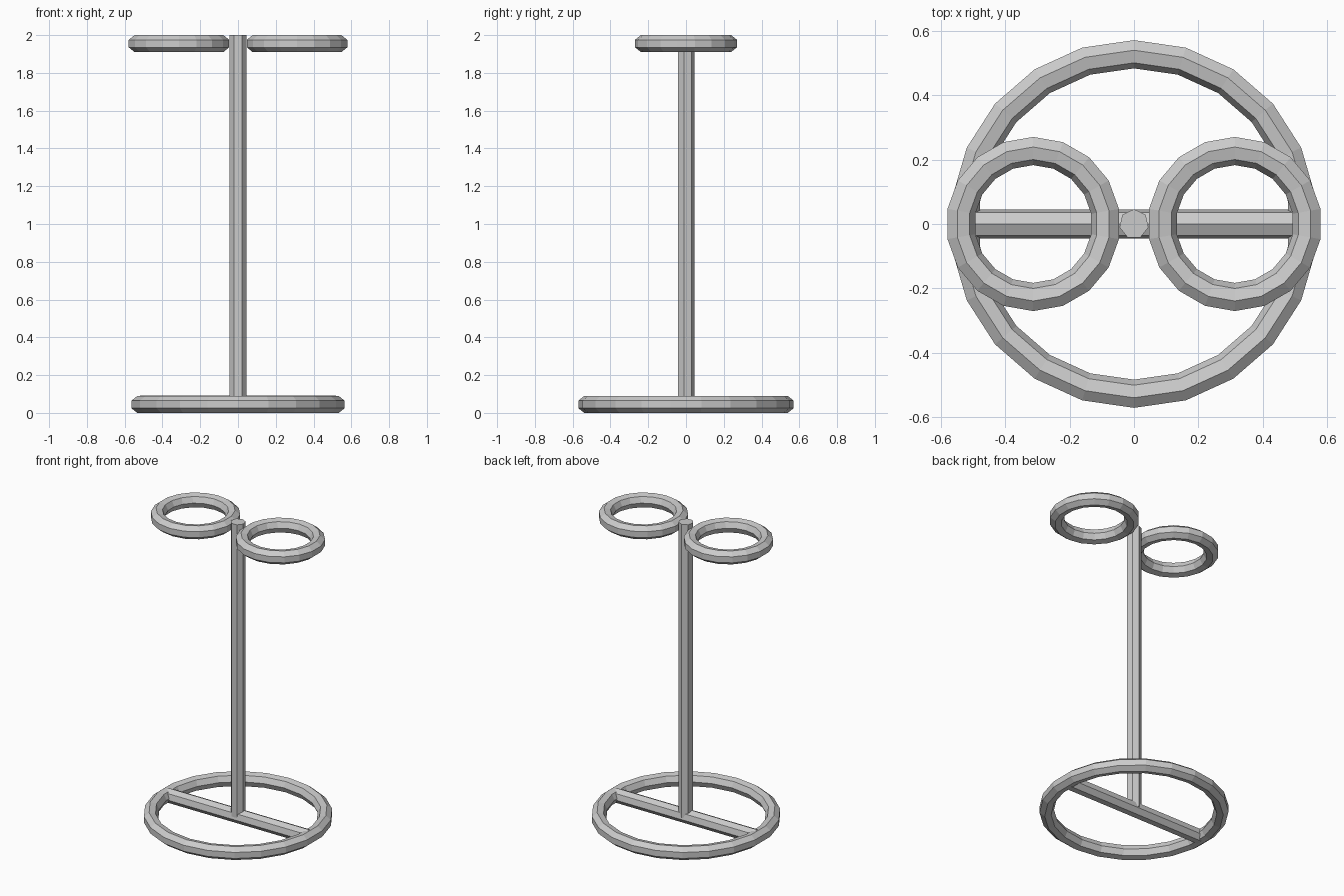
import bpy, bmesh
from math import sin, cos, pi

if "Cube" in bpy.data.objects:
    bpy.data.objects.remove(bpy.data.objects["Cube"])

R = 0.046                 # tube radius shared by every part
SIDES = 7                 # low-poly tube cross-section
H = R * sin(3 * pi / 7 + pi / 14 - pi / 14)   # half height of a ring tube


def finish(name, bm):
    bmesh.ops.recalc_face_normals(bm, faces=bm.faces)
    mesh = bpy.data.meshes.new(name)
    bm.to_mesh(mesh)
    bm.free()
    obj = bpy.data.objects.new(name, mesh)
    bpy.context.collection.objects.link(obj)
    return obj


def ring(name, x, z, outer, segments):
    """Faceted torus: flat side of the tube faces out, its ridge faces in."""
    centre = outer - R * cos(pi / SIDES)
    bm = bmesh.new()
    loops = []
    for i in range(segments):
        a = pi / 2 + 2 * pi * i / segments
        loop = []
        for j in range(SIDES):
            t = pi + 2 * pi * j / SIDES
            r = centre + R * cos(t)
            loop.append(bm.verts.new((x + r * cos(a), r * sin(a), z + R * sin(t))))
        loops.append(loop)
    for i in range(segments):
        p, q = loops[i], loops[(i + 1) % segments]
        for j in range(SIDES):
            k = (j + 1) % SIDES
            bm.faces.new((p[j], q[j], q[k], p[k]))
    return finish(name, bm)


def rod(name, place):
    """Capped seven-sided rod; place(u, v, end) maps the section, v is the ridge axis."""
    bm = bmesh.new()
    ends = []
    for end in (0, 1):
        ends.append([bm.verts.new(place(R * sin(2 * pi * j / SIDES),
                                        R * cos(2 * pi * j / SIDES), end))
                     for j in range(SIDES)])
    for j in range(SIDES):
        k = (j + 1) % SIDES
        bm.faces.new((ends[0][j], ends[0][k], ends[1][k], ends[1][j]))
    for loop in ends:
        bm.faces.new(loop)
    return finish(name, bm)


# Base hoop with a bar across it
ring("base_ring", 0, H, 0.57, 22)
rod("base_crossbar", lambda u, v, e: (-0.52 + 1.04 * e, u, H + v))

# Upright pole
rod("pole", lambda u, v, e: (u, v, H + (2 - H) * e))

# Pair of holder rings at the top
for side, label in ((-1, "left"), (1, "right")):
    ring(f"holder_ring_{label}", side * 0.3125, 2 - H, 0.27, 18)
